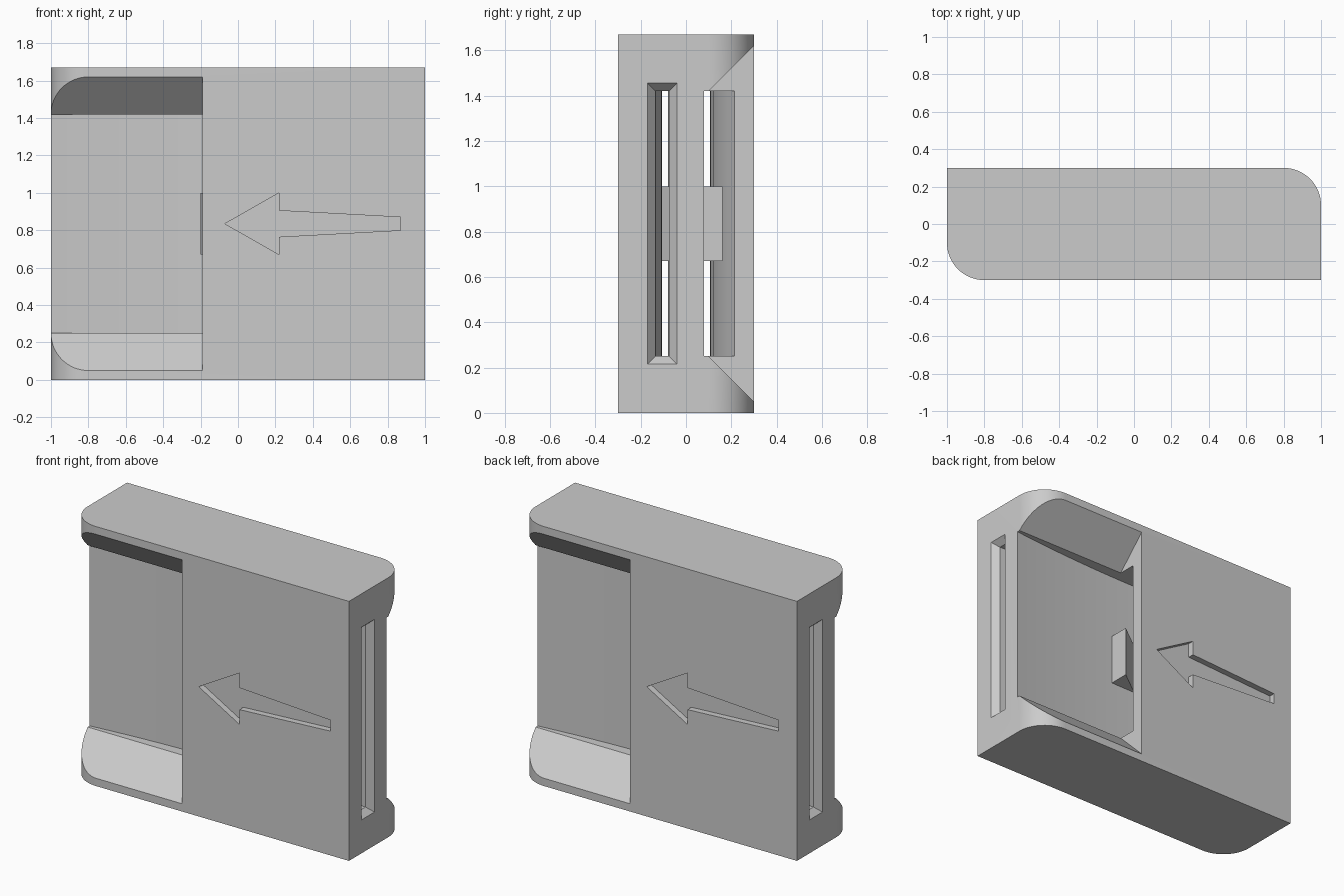
import bpy, bmesh, math
from mathutils import Matrix

if "Cube" in bpy.data.objects:
    bpy.data.objects.remove(bpy.data.objects["Cube"])

H = 1.67           # body height
Z0, Z1 = 0.25, 1.42  # slot height range

grey = bpy.data.materials.new("light_grey")
grey.diffuse_color = (0.6, 0.6, 0.6, 1)
grey.use_nodes = True
grey.node_tree.nodes["Principled BSDF"].inputs["Base Color"].default_value = grey.diffuse_color


def loft(name, ring_a, ring_b):
    """Solid between two matching outlines."""
    bm = bmesh.new()
    a = [bm.verts.new(p) for p in ring_a]
    b = [bm.verts.new(p) for p in ring_b]
    n = len(a)
    bm.faces.new(a)
    bm.faces.new(b[::-1])
    for i in range(n):
        j = (i + 1) % n
        bm.faces.new((a[j], a[i], b[i], b[j]))
    bmesh.ops.recalc_face_normals(bm, faces=bm.faces[:])
    me = bpy.data.meshes.new(name)
    bm.to_mesh(me)
    bm.free()
    me.materials.append(grey)
    ob = bpy.data.objects.new(name, me)
    bpy.context.collection.objects.link(ob)
    return ob


def prism_z(name, pts, z0, z1):
    return loft(name, [(x, y, z0) for x, y in pts], [(x, y, z1) for x, y in pts])


def half_turn(ob):
    """Copy of a part turned 180 degrees about z."""
    other = ob.copy()
    other.data = ob.data.copy()
    other.data.transform(Matrix.Rotation(math.pi, 4, 'Z'))
    bpy.context.collection.objects.link(other)
    return other


# body: slab with two opposite rounded corners
R = 0.2
arc = [(-1 + R - R * math.cos(t), -0.3 + R - R * math.sin(t))
       for t in [math.pi / 2 * i / 16 for i in range(17)]]
half = arc + [(1, -0.3)]
body = prism_z("body", half + [(-x, -y) for x, y in half], 0, H)

cutters = []

# open recess with sloped top and bottom
sec = [(-0.1, Z0), (-0.1, Z1), (-0.4, Z1 + 0.3), (-0.4, Z0 - 0.3)]
cutters.append(loft("recess_cutter", [(-1.2, y, z) for y, z in sec],
                    [(-0.19, y, z) for y, z in sec]))

# bowed channel running from the slot to the recess
inner = [(x, -0.025 - 0.055 * x * x)
         for x in [0.97 - 2.07 * i / 24 for i in range(25)]]
outer = [(-1.1, -0.2), (-0.3, -0.215), (-0.19, -0.215), (-0.12, -0.182),
         (-0.05, -0.156), (0.02, -0.136), (0.1, -0.12), (0.2, -0.109),
         (0.3, -0.105), (0.5, -0.108), (0.75, -0.121), (0.97, -0.135)]
cutters.append(prism_z("channel_cutter", inner + outer, Z0, Z1))


# flared slot mouth on the end face
def mouth(x, g):
    y0, y1, z0, z1 = -0.135 - g, -0.075 + g, Z0 - g, Z1 + g
    return [(x, y0, z0), (x, y1, z0), (x, y1, z1), (x, y0, z1)]


cutters.append(loft("mouth_cutter", mouth(0.96, 0), mouth(1.04, 0.07)))

# engraved arrow
arrow = [(-0.07, 0.835), (0.22, 1.0), (0.22, 0.905), (0.87, 0.87),
         (0.87, 0.8), (0.22, 0.765), (0.22, 0.67)]
cutters.append(loft("arrow_cutter", [(x, -0.35, z) for x, z in arrow],
                    [(x, -0.26, z) for x, z in arrow]))

# cut every feature on both sides
cutters += [half_turn(c) for c in cutters]
for c in cutters:
    c.hide_render = True
    m = body.modifiers.new(c.name, 'BOOLEAN')
    m.operation = 'DIFFERENCE'
    m.solver = 'EXACT'
    m.object = c
bpy.context.view_layer.objects.active = body
for m in list(body.modifiers):
    bpy.ops.object.modifier_apply(modifier=m.name)
for c in cutters:
    bpy.data.objects.remove(c)

# wedge-shaped catch inside each channel mouth
catch = prism_z("front_catch", [(-0.2, 0.0), (-0.2, -0.16), (0.0, -0.01), (0.0, 0.0)], 0.67, 1.0)
half_turn(catch).name = "back_catch"

bpy.ops.object.select_all(action='DESELECT')
body.select_set(True)
bpy.context.view_layer.objects.active = body
bpy.ops.object.shade_smooth_by_angle(angle=math.radians(20))
